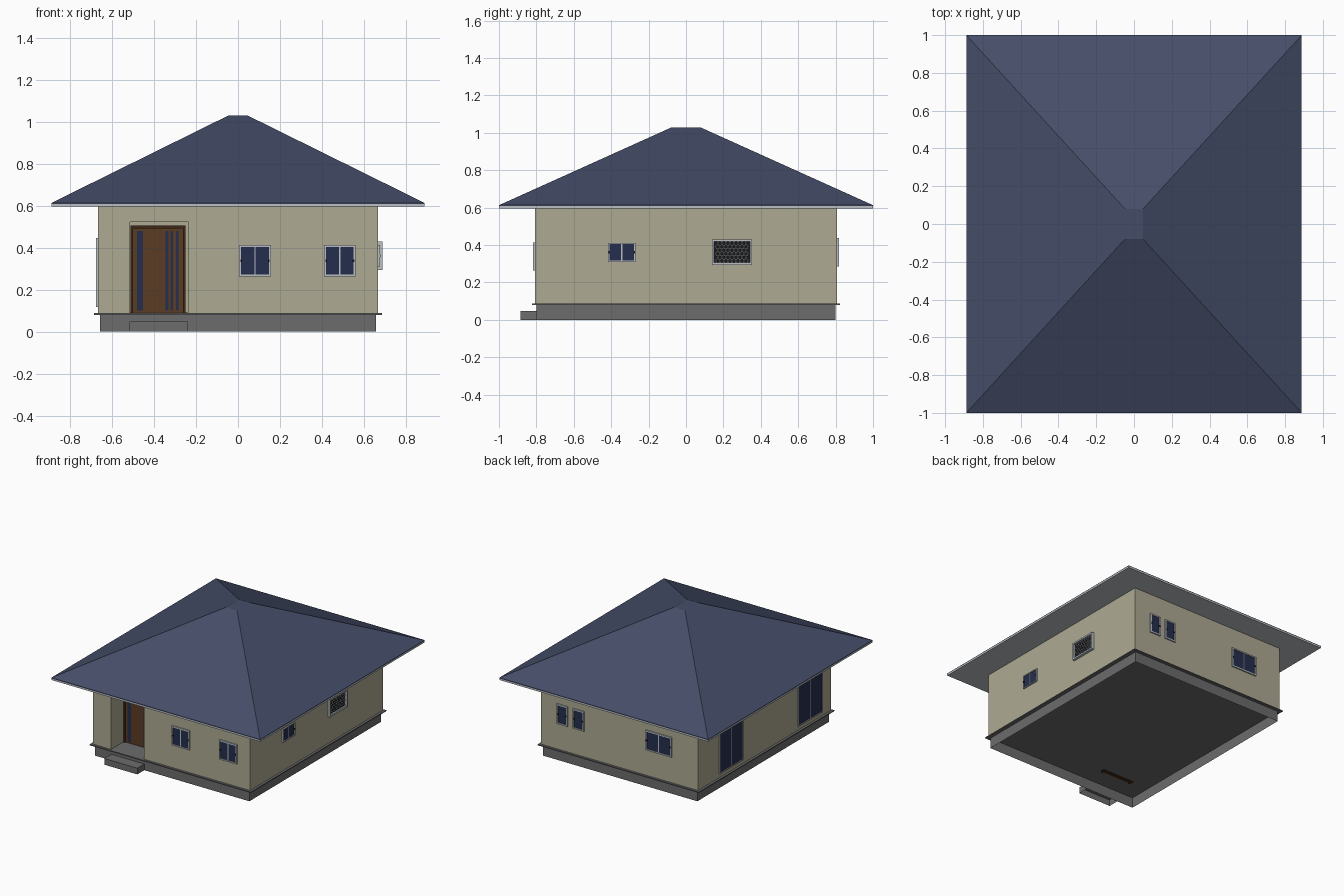
import bpy, bmesh, math
from mathutils import Vector

if "Cube" in bpy.data.objects:
    bpy.data.objects.remove(bpy.data.objects["Cube"])


def material(name, rgb):
    m = bpy.data.materials.new(name)
    m.diffuse_color = (*rgb, 1)
    m.use_nodes = True
    m.node_tree.nodes["Principled BSDF"].inputs["Base Color"].default_value = m.diffuse_color
    return m


WALL = material("wall_paint", (0.42, 0.40, 0.29))
ROOF = material("roof_blue", (0.06, 0.075, 0.14))
STONE = material("plinth_grey", (0.15, 0.15, 0.15))
FRAME = material("frame_grey", (0.5, 0.53, 0.56))
GLASS = material("glass_dark", (0.018, 0.028, 0.075))
WOOD = material("door_wood", (0.1, 0.045, 0.018))
DARKWOOD = material("dark_wood", (0.05, 0.02, 0.008))
BLACK = material("black", (0.01, 0.01, 0.01))

WX, WY = 0.667, 0.807          # wall half sizes
FLOOR, EAVE = 0.088, 0.60


def finish(name, bm, mat):
    bmesh.ops.recalc_face_normals(bm, faces=bm.faces)
    me = bpy.data.meshes.new(name)
    bm.to_mesh(me)
    bm.free()
    ob = bpy.data.objects.new(name, me)
    bpy.context.collection.objects.link(ob)
    me.materials.append(mat)
    return ob


def boxes(name, mat, spans):
    """One object from (x0, x1, y0, y1, z0, z1) spans."""
    bm = bmesh.new()
    for x0, x1, y0, y1, z0, z1 in spans:
        vs = bmesh.ops.create_cube(bm, size=1)["verts"]
        for v in vs:
            v.co = Vector((x0 + (v.co.x + .5) * (x1 - x0),
                           y0 + (v.co.y + .5) * (y1 - y0),
                           z0 + (v.co.z + .5) * (z1 - z0)))
    return finish(name, bm, mat)


def drop_faces(ob, up, down):
    bm = bmesh.new()
    bm.from_mesh(ob.data)
    bad = [f for f in bm.faces if (up and f.normal.z > .9) or (down and f.normal.z < -.9)]
    bmesh.ops.delete(bm, geom=bad, context="FACES")
    bm.to_mesh(ob.data)
    bm.free()


def on_wall(side, u0, u1, d0, d1, z0, z1):
    """Span on a wall: u along it, d outward from it."""
    if side == "front":
        return (u0, u1, -WY - d1, -WY - d0, z0, z1)
    if side == "back":
        return (u0, u1, WY + d0, WY + d1, z0, z1)
    if side == "right":
        return (WX + d0, WX + d1, u0, u1, z0, z1)
    return (-WX - d1, -WX - d0, u0, u1, z0, z1)


def border(side, u0, u1, z0, z1, w, d):
    return [on_wall(side, u0, u0 + w, -.01, d, z0, z1),
            on_wall(side, u1 - w, u1, -.01, d, z0, z1),
            on_wall(side, u0 + w, u1 - w, -.01, d, z0, z0 + w),
            on_wall(side, u0 + w, u1 - w, -.01, d, z1 - w, z1)]


def window(name, side, u0, u1, z0, z1, panes=2, w=.010, d=.010, handles=True):
    bars = border(side, u0, u1, z0, z1, w, d)
    for i in range(1, panes):
        u = u0 + (u1 - u0) * i / panes
        bars.append(on_wall(side, u - .003, u + .003, -.01, d * .7, z0 + w, z1 - w))
    boxes(name + "_frame", FRAME, bars)
    boxes(name + "_glass", GLASS, [on_wall(side, u0 + w, u1 - w, -.01, d * .4, z0 + w, z1 - w)])
    if handles:
        zm = (z0 + z1) / 2
        boxes(name + "_handles", BLACK,
              [on_wall(side, u - .004, u + .004, 0, d + .002, zm - .006, zm + .006)
               for u in (u0 + w, u1 - w)])


# Plinth, open underneath, with floor slab and entrance step
plinth = boxes("plinth", STONE, [(-.657, .657, -.80, .80, 0, .082)])
drop_faces(plinth, True, True)
boxes("floor_slab", STONE, [(-.685, .685, -.823, .823, .08, FLOOR)])
step = boxes("entrance_step", STONE, [(-.517, -.237, -.885, -.80, 0, .048)])
drop_faces(step, False, True)

# Walls with the porch recess cut out
walls = boxes("walls", WALL, [(-WX, WX, -WY, WY, FLOOR, EAVE)])
cutter = boxes("porch_cutter", WALL, [(-.515, -.235, -.95, -.64, .05, .523)])
cutter.hide_render = True
cutter.hide_viewport = True
mod = walls.modifiers.new("porch", "BOOLEAN")
mod.operation = "DIFFERENCE"
mod.solver = "EXACT"
mod.object = cutter
bpy.context.view_layer.objects.active = walls
bpy.ops.object.modifier_apply(modifier="porch")
bpy.data.objects.remove(cutter)

# Hip roof with a small flat top, over a pale eave board
boxes("eave_board", FRAME, [(-.888, .888, -1, 1, .596, .608)])
bm = bmesh.new()
rings = [[bm.verts.new((sx * x, sy * y, z)) for sx, sy in ((-1, -1), (1, -1), (1, 1), (-1, 1))]
         for x, y, z in ((.888, 1, .608), (.888, 1, .613), (.048, .08, 1.028))]
for a, b in zip(rings, rings[1:]):
    for i in range(4):
        j = (i + 1) % 4
        bm.faces.new((a[i], a[j], b[j], b[i]))
bm.faces.new(rings[-1])
bm.faces.new(rings[0][::-1])
finish("roof", bm, ROOF)

# Front door set back in the porch
Y = -.64
boxes("door_frame", DARKWOOD, [
    (-.512, -.500, Y - .02, Y + .02, .076, .505),
    (-.262, -.250, Y - .02, Y + .02, .076, .505),
    (-.500, -.262, Y - .02, Y + .02, .490, .505),
    (-.515, -.240, Y - .01, Y + .02, .076, FLOOR + .003)])
boxes("door_leaf", WOOD, [(-.500, -.262, Y - .012, Y + .01, FLOOR + .003, .490)])
boxes("door_glass", GLASS, [(a, b, Y - .015, Y, .10, .48) for a, b in
                            ((-.481, -.453), (-.344, -.331), (-.321, -.309), (-.296, -.284))])

# Windows on every side
window("front_window_a", "front", .005, .157, .263, .413)
window("front_window_b", "front", .410, .560, .263, .413)
window("back_window_a", "back", .438, .531, .285, .438, panes=1)
window("back_window_b", "back", .300, .393, .285, .438, panes=1)
window("back_window_c", "back", -.446, -.225, .285, .438)
window("right_window", "right", -.417, -.270, .31, .412, w=.007)
window("patio_door_a", "left", .265, .554, .118, .445, w=.007, d=.008, handles=False)
window("patio_door_b", "left", -.700, -.400, .118, .445, w=.007, d=.008, handles=False)

# Vent block with honeycomb grille
boxes("vent_frame", FRAME, border("right", .139, .353, .294, .43, .012, .02))
boxes("vent_back", BLACK, [on_wall("right", .15, .342, -.01, .003, .305, .419)])
bm = bmesh.new()
R = .0125
for row in range(6):
    for col in range(8 - row % 2):
        cy = .246 + (col - 3.5 + .5 * (row % 2)) * R * math.sqrt(3)
        cz = .362 + (row - 2.5) * R * 1.5
        bm.faces.new([bm.verts.new((WX + .010, cy + R * math.sin(k * math.pi / 3),
                                    cz + R * math.cos(k * math.pi / 3))) for k in range(6)])
bmesh.ops.remove_doubles(bm, verts=bm.verts, dist=.0005)
grille = finish("vent_grille", bm, FRAME)
wire = grille.modifiers.new("bars", "WIREFRAME")
wire.thickness = .005
wire.use_boundary = True
